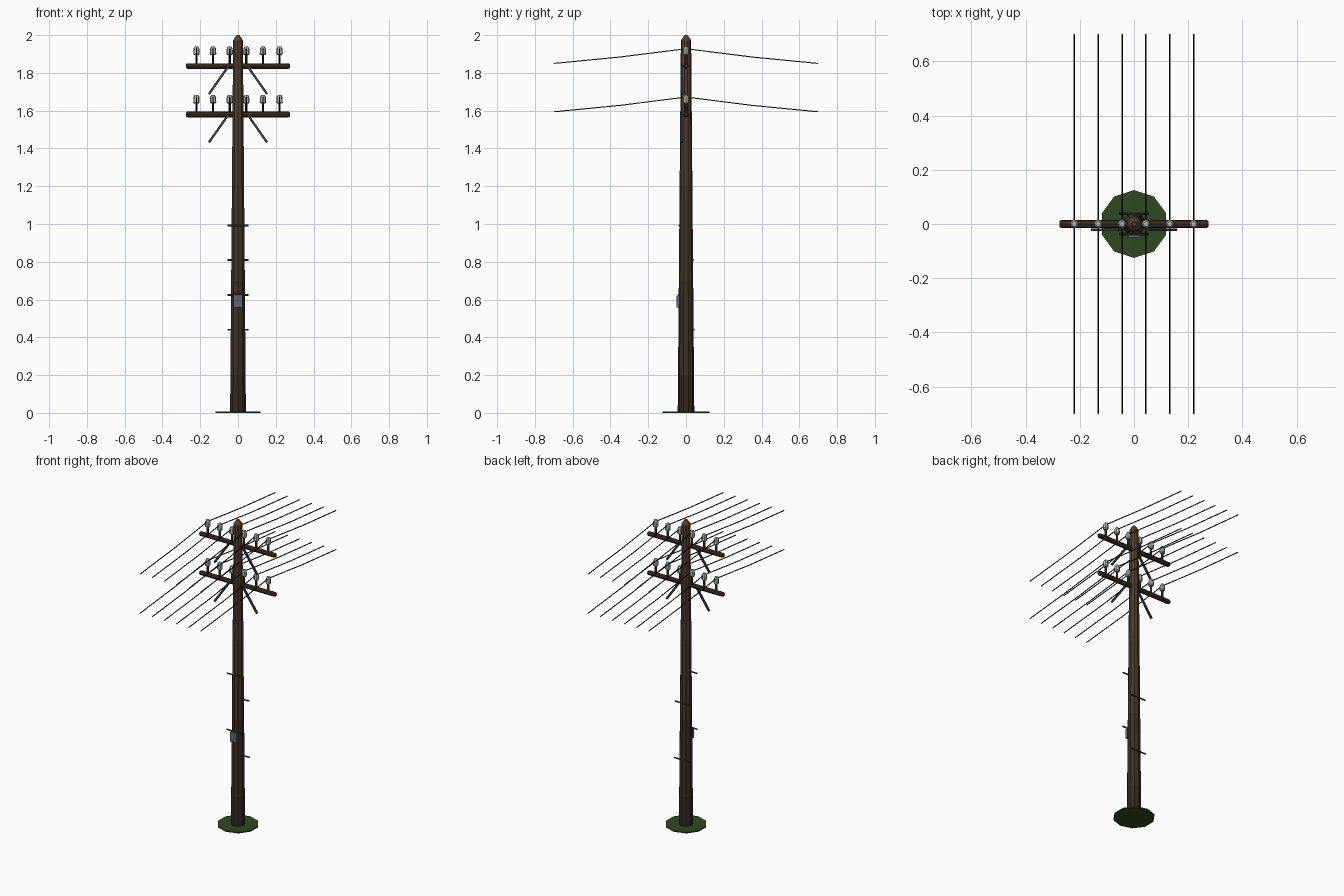
import bpy, bmesh, math
from mathutils import Vector

if "Cube" in bpy.data.objects:
    bpy.data.objects.remove(bpy.data.objects["Cube"])


def material(name, r, g, b):
    m = bpy.data.materials.new(name)
    m.diffuse_color = (r, g, b, 1)
    m.use_nodes = True
    m.node_tree.nodes["Principled BSDF"].inputs["Base Color"].default_value = m.diffuse_color
    return m


WOOD = [material("wood_%d" % i, 0.035 + 0.011 * i, 0.021 + 0.008 * i, 0.013 + 0.0045 * i)
        for i in range(5)]
ARM = material("arm_wood", 0.05, 0.027, 0.016)
STEEL = material("steel", 0.045, 0.047, 0.055)
WIRE = material("wire", 0.008, 0.008, 0.009)
CERAMIC = material("ceramic", 0.5, 0.5, 0.47)
PLATE = material("plate", 0.11, 0.13, 0.16)
GRASS = material("grass", 0.03, 0.065, 0.015)


def finish(name, bm, mats):
    bmesh.ops.recalc_face_normals(bm, faces=bm.faces)
    me = bpy.data.meshes.new(name)
    bm.to_mesh(me)
    bm.free()
    for m in mats:
        me.materials.append(m)
    ob = bpy.data.objects.new(name, me)
    bpy.context.collection.objects.link(ob)
    return ob


def lathe(name, profile, sides, mats, loc=(0, 0, 0), axis="Z"):
    """Capped faceted revolve of (radius, height); one material per band."""
    bm = bmesh.new()
    rings = []
    for r, h in profile:
        ring = []
        for i in range(sides):
            a = math.pi / 2 + 2 * math.pi * i / sides
            p = (r * math.cos(a), r * math.sin(a), h)
            ring.append(bm.verts.new(p if axis == "Z" else (p[2], p[0], p[1])))
        rings.append(ring)
    for k, (lo, hi) in enumerate(zip(rings, rings[1:])):
        for i in range(sides):
            j = (i + 1) % sides
            f = bm.faces.new((lo[i], lo[j], hi[j], hi[i]))
            f.material_index = min(k, len(mats) - 1)
    bm.faces.new(rings[0])
    bm.faces.new(rings[-1]).material_index = min(len(profile), len(mats)) - 1
    ob = finish(name, bm, mats)
    ob.location = loc
    return ob


def box(name, size, loc, mat, tilt=0):
    bm = bmesh.new()
    bmesh.ops.create_cube(bm, size=1)
    bmesh.ops.scale(bm, vec=size, verts=bm.verts)
    ob = finish(name, bm, [mat])
    ob.location = loc
    ob.rotation_euler.y = tilt
    return ob


def wire(name, points, radius):
    cu = bpy.data.curves.new(name, "CURVE")
    cu.dimensions = "3D"
    cu.bevel_depth = radius
    cu.bevel_resolution = 1
    cu.use_fill_caps = True
    sp = cu.splines.new("POLY")
    sp.points.add(len(points) - 1)
    for p, co in zip(sp.points, points):
        p.co = (*co, 1)
    cu.materials.append(WIRE)
    ob = bpy.data.objects.new(name, cu)
    bpy.context.collection.objects.link(ob)


def pole_radius(z):
    return 0.044 - 0.0085 * z


# Grass patch and tapered pole with a pointed cap
lathe("grass_base", [(0.125, 0), (0.125, 0.007)], 10, [GRASS])
heights = [0, 0.2, 0.7, 1.2, 1.6, 1.972]
lathe("pole", [(pole_radius(z), z) for z in heights] + [(0.008, 2.0)], 10, WOOD)

# Two identical crossarm levels
for level, z in (("upper", 1.836), ("lower", 1.58)):
    lathe(level + "_crossarm",
          [(0.010, -0.275), (0.015, -0.268), (0.015, 0.268), (0.010, 0.275)],
          8, [ARM], (0, 0, z), "X")

    # Diagonal steel braces
    for side, s in (("left", -1), ("right", 1)):
        a, b = Vector((s * 0.05, -0.021, z)), Vector((s * 0.154, -0.021, z - 0.148))
        d = b - a
        box("%s_%s_brace" % (level, side), (0.012, 0.010, d.length), (a + b) / 2,
            STEEL, math.atan2(d.x, d.z))

    # Pins, insulators and sagging wires
    for i in range(6):
        x = -0.22 + 0.088 * i
        lathe("%s_pin_%d" % (level, i), [(0.007, 0), (0.007, 0.068)], 6, [STEEL], (x, 0, z))
        lathe("%s_insulator_%d" % (level, i),
              [(0.012, 0.058), (0.017, 0.064), (0.0165, 0.082), (0.015, 0.094), (0.009, 0.104)],
              8, [CERAMIC], (x, 0, z))
        wire("%s_wire_%d" % (level, i),
             [(x, y, z + h) for y, h in ((-0.7, 0.014), (-0.35, 0.048), (0, 0.092),
                                         (0.35, 0.048), (0.7, 0.014))], 0.003)

# Climbing steps alternating back and front
for i, z in enumerate((0.44, 0.625, 0.81, 0.992)):
    y = pole_radius(z) * (1 if i % 2 == 0 else -1)
    lathe("climbing_step_%d" % i, [(0.005, -0.055), (0.005, 0.055)], 6, [STEEL], (0, y, z), "X")

# Small plate on the front
box("tag_plate", (0.045, 0.016, 0.064), (0, -0.042, 0.59), PLATE)
